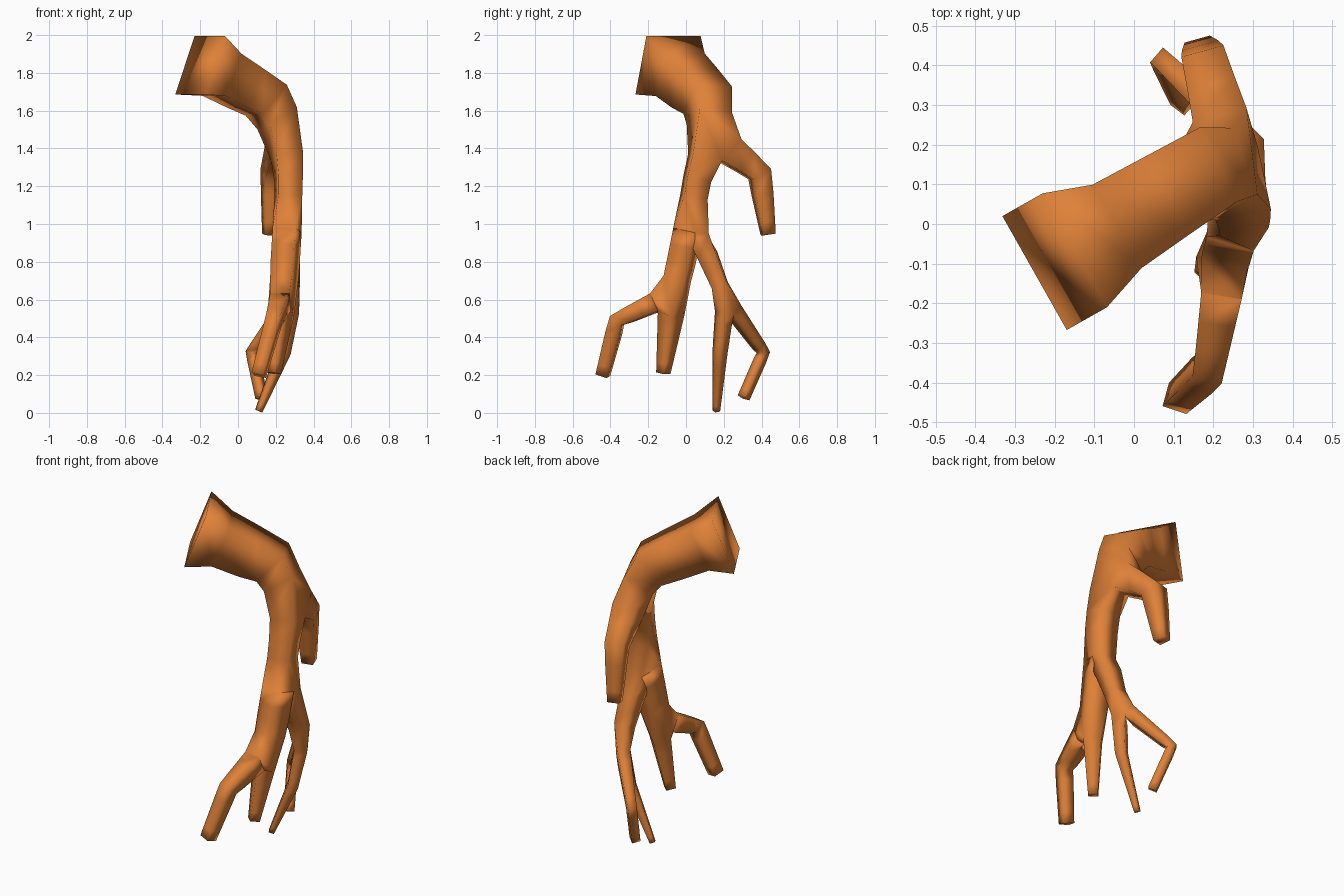
import bpy

if "Cube" in bpy.data.objects:
    bpy.data.objects.remove(bpy.data.objects["Cube"])

# Skeleton nodes: name -> (x, y, z, half width)
nodes = {
    # flared trunk
    "flare": (-0.20, -0.095, 1.84, 0.165), "neck": (-0.085, -0.03, 1.79, 0.122),
    "elbow": (0.15, 0.115, 1.655, 0.105), "fork": (0.255, 0.13, 1.48, 0.08),
    # side shoot
    "shoot": (0.185, 0.39, 1.265, 0.055), "shoot_tip": (0.168, 0.435, 0.945, 0.033),
    # lower trunk
    "stem": (0.268, 0.06, 1.24, 0.065), "split": (0.265, 0.025, 1.05, 0.062),
    # front pair of rootlets
    "a0": (0.25, -0.025, 0.80, 0.062), "a1": (0.24, -0.065, 0.63, 0.058),
    "a2_tip": (0.19, -0.12, 0.21, 0.027),
    "a3": (0.19, -0.365, 0.49, 0.038), "a3_tip": (0.11, -0.44, 0.20, 0.032),
    # back pair of rootlets
    "b1": (0.285, 0.21, 0.60, 0.038), "b2": (0.24, 0.18, 0.32, 0.029),
    "b2_tip": (0.11, 0.16, 0.01, 0.015),
    "b3": (0.075, 0.41, 0.32, 0.025), "b3_tip": (0.125, 0.305, 0.08, 0.024),
}
chains = [
    "flare neck elbow fork stem split a0 a1 a2_tip",
    "fork shoot shoot_tip",
    "a1 a3 a3_tip",
    "split b1 b2 b2_tip",
    "b1 b3 b3_tip",
]

# Branching skeleton
names = list(nodes)
edges = []
for chain in chains:
    c = [names.index(n) for n in chain.split()]
    edges += list(zip(c, c[1:]))
mesh = bpy.data.meshes.new("branching_root")
mesh.from_pydata([n[:3] for n in nodes.values()], edges, [])
root = bpy.data.objects.new("branching_root", mesh)
bpy.context.collection.objects.link(root)
bpy.context.view_layer.objects.active = root
root.select_set(True)

# Square-section skin over the skeleton
skin = root.modifiers.new("skin", 'SKIN')
skin.use_smooth_shade = True
layer = mesh.skin_vertices[0].data if mesh.skin_vertices else None
if layer is None:
    bpy.ops.mesh.customdata_skin_add()
    layer = mesh.skin_vertices[0].data
for i, n in enumerate(nodes.values()):
    layer[i].radius = (n[3], n[3])
    layer[i].use_root = (i == 0)
bpy.ops.object.modifier_apply(modifier="skin")

# Orange-brown surface
mat = bpy.data.materials.new("orange_bark")
mat.diffuse_color = (0.74, 0.22, 0.04, 1)
mat.use_nodes = True
mat.node_tree.nodes["Principled BSDF"].inputs["Base Color"].default_value = mat.diffuse_color
root.data.materials.append(mat)
for p in root.data.polygons:
    p.use_smooth = True
